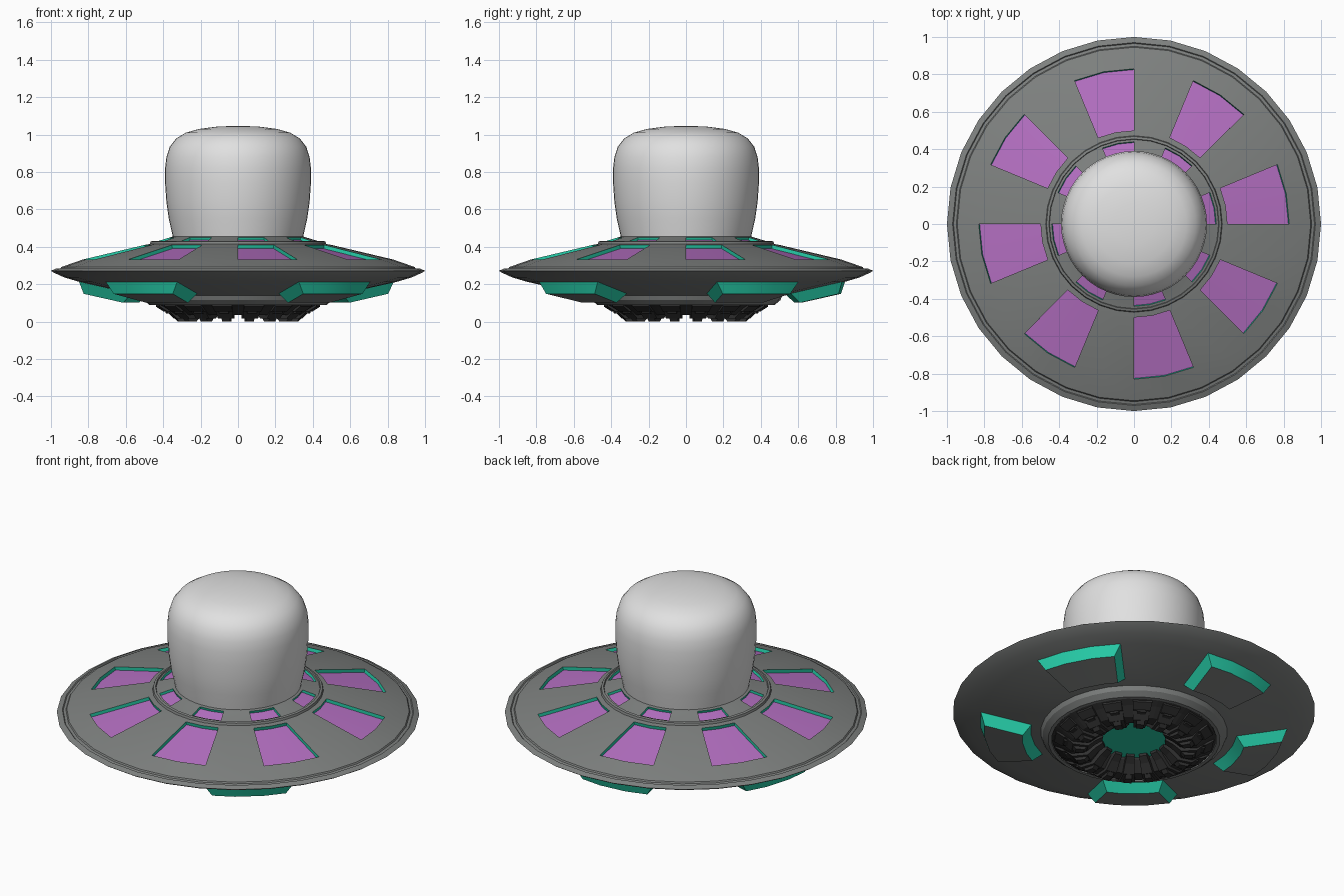
import bpy, bmesh, math
from mathutils import Vector

if "Cube" in bpy.data.objects:
    bpy.data.objects.remove(bpy.data.objects["Cube"])

SEG = 32


def mat(name, r, g, b):
    m = bpy.data.materials.new(name)
    m.diffuse_color = (r, g, b, 1)
    m.use_nodes = True
    m.node_tree.nodes["Principled BSDF"].inputs["Base Color"].default_value = m.diffuse_color
    return m


GRAY = mat("hull gray", 0.21, 0.22, 0.215)
PURPLE = mat("purple panel", 0.46, 0.16, 0.54)
TEAL = mat("teal glow", 0.02, 0.62, 0.40)
DARK = mat("engine black", 0.03, 0.03, 0.03)
PALE = mat("pale dome", 0.75, 0.75, 0.75)


def lathe(bm, profile, seg):
    """Revolve (r, z) points round z; returns faces keyed by (row, segment)."""
    rings = []
    for r, z in profile:
        if r == 0:
            rings.append([bm.verts.new((0, 0, z))] * seg)
        else:
            rings.append([bm.verts.new((r * math.cos(2 * math.pi * j / seg),
                                        r * math.sin(2 * math.pi * j / seg), z))
                          for j in range(seg)])
    faces = {}
    for i in range(len(rings) - 1):
        a, b = rings[i], rings[i + 1]
        for j in range(seg):
            k = (j + 1) % seg
            loop = list(dict.fromkeys([a[j], a[k], b[k], b[j]]))
            faces[i, j] = bm.faces.new(loop)
    bmesh.ops.recalc_face_normals(bm, faces=bm.faces[:])
    return faces


def finish(bm, name, mats, smooth=None):
    me = bpy.data.meshes.new(name)
    bm.to_mesh(me)
    bm.free()
    for m in mats:
        me.materials.append(m)
    ob = bpy.data.objects.new(name, me)
    bpy.context.collection.objects.link(ob)
    if smooth:
        bpy.ops.object.select_all(action='DESELECT')
        ob.select_set(True)
        bpy.context.view_layer.objects.active = ob
        bpy.ops.object.shade_smooth_by_angle(angle=math.radians(smooth))
    return ob


def relief(bm, faces, thickness, depth, floor, wall):
    """Push a face region in or out, colouring its floor and walls."""
    res = bmesh.ops.inset_region(bm, faces=faces, thickness=thickness, depth=depth,
                                 use_boundary=True, use_even_offset=True)
    for f in faces:
        f.material_index = floor
    for f in res["faces"]:
        f.material_index = wall


# saucer hull: collar, ridge, upper skin, rim, lower skin, engine lip
hull = [(0, 0.455), (0.35, 0.455), (0.365, 0.45), (0.44, 0.427), (0.452, 0.424),
        (0.455, 0.432), (0.468, 0.428), (0.472, 0.415), (0.50, 0.41), (0.83, 0.332),
        (0.945, 0.292), (0.95, 0.284), (0.965, 0.28), (0.97, 0.285), (1.0, 0.272),
        (0.985, 0.262), (0.93, 0.237), (0.85, 0.213), (0.57, 0.15), (0.515, 0.14),
        (0.505, 0.115), (0.475, 0.09), (0.455, 0.09), (0.45, 0.125), (0, 0.13)]
bm = bmesh.new()
F = lathe(bm, hull, SEG)
win = [j for j in range(SEG) if j % 4 < 2]
pads = [s + d for s in (1, 7, 13, 19, 26) for d in range(3)]
relief(bm, [F[2, j] for j in win], 0, -0.015, 1, 2)       # collar windows
relief(bm, [F[8, j] for j in win], 0, -0.02, 1, 2)        # large panels
relief(bm, [F[17, j] for j in pads], 0.035, 0.058, 0, 2)  # landing pads
finish(bm, "saucer_hull", [GRAY, PURPLE, TEAL], 28)

# dome
bm = bmesh.new()
lathe(bm, [(0, 0.43), (0.345, 0.43), (0.352, 0.47), (0.37, 0.55), (0.383, 0.64),
           (0.39, 0.74), (0.39, 0.82), (0.383, 0.88), (0.365, 0.935), (0.33, 0.98),
           (0.28, 1.01), (0.21, 1.03), (0.11, 1.043), (0, 1.047)], 48)
finish(bm, "dome", [PALE], 50)

# engine bowl
bm = bmesh.new()
lathe(bm, [(0, 0.125), (0.455, 0.125), (0.452, 0.095), (0.41, 0.075), (0.35, 0.035),
           (0.28, 0.035), (0.22, 0.09), (0.215, 0.105), (0, 0.11)], SEG)
finish(bm, "engine_bowl", [DARK])

# glowing core
bm = bmesh.new()
lathe(bm, [(0, 0.112), (0.215, 0.112), (0.215, 0.1), (0, 0.1)], SEG)
finish(bm, "engine_core", [TEAL])


# engine fins: stepped wedge blocks round the bowl
def fin(bm, profile, ang, half):
    sides = []
    for s in (-1, 1):
        a = ang + s * half
        sides.append([bm.verts.new(Vector((r * math.cos(a), r * math.sin(a), z)))
                      for r, z in profile])
    n = len(profile)
    bm.faces.new(sides[0])
    bm.faces.new(sides[1][::-1])
    for i in range(n):
        k = (i + 1) % n
        bm.faces.new([sides[0][i], sides[1][i], sides[1][k], sides[0][k]])


wide = [(0.445, 0.12), (0.44, 0.08), (0.40, 0.055), (0.385, 0.055), (0.345, 0.018),
        (0.26, 0.018), (0.215, 0.06), (0.175, 0.085), (0.175, 0.115)]
slim = [(0.40, 0.1), (0.39, 0.045), (0.36, 0.04), (0.325, 0.0), (0.28, 0.0),
        (0.25, 0.03), (0.25, 0.1)]
bm = bmesh.new()
for i in range(16):
    a = 2 * math.pi * (i + 0.5) / 16
    fin(bm, wide, a, math.radians(7))
    fin(bm, slim, a, math.radians(3.8))
bmesh.ops.recalc_face_normals(bm, faces=bm.faces[:])
finish(bm, "engine_fins", [DARK])
